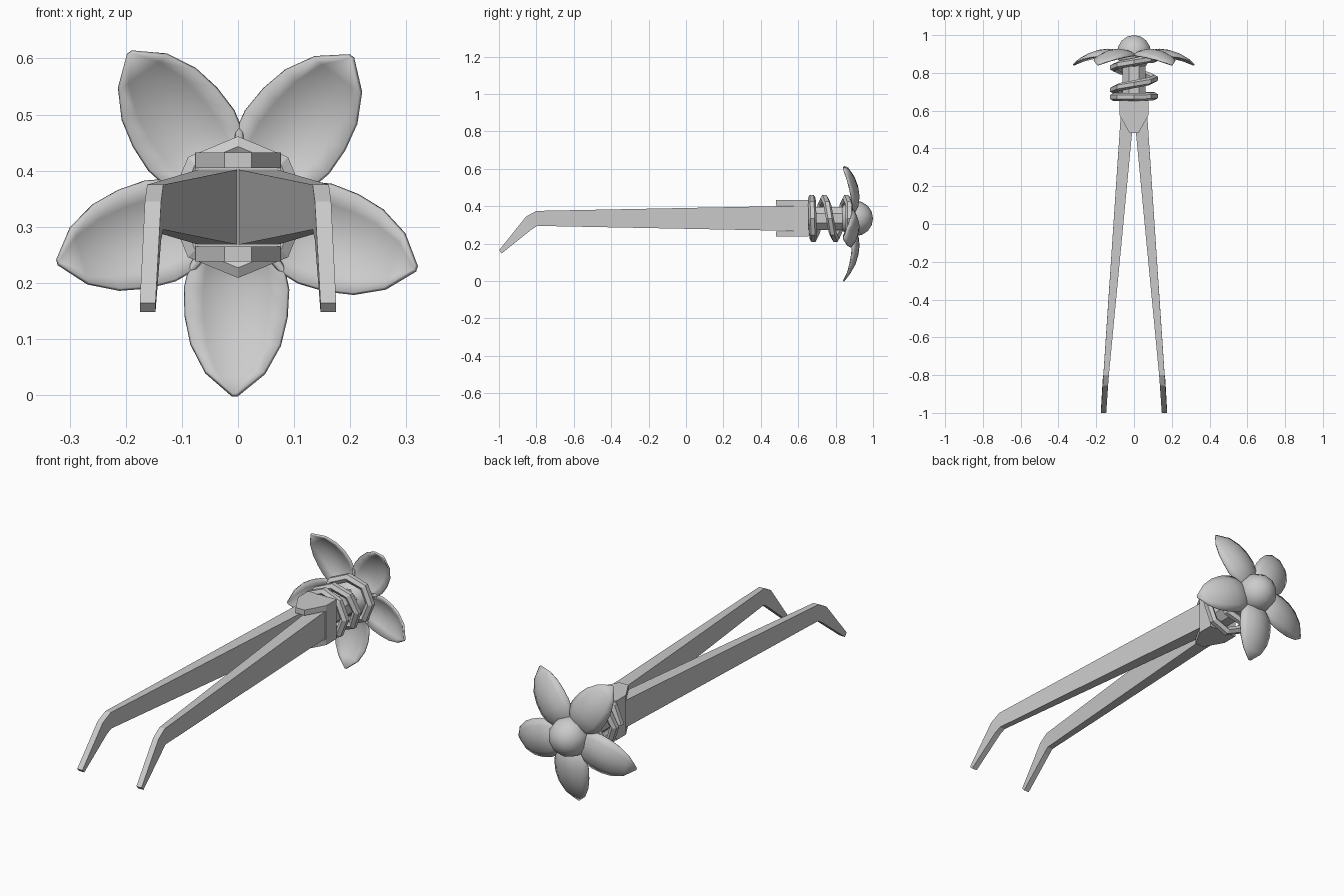
import bpy, bmesh, math
from mathutils import Vector

if "Cube" in bpy.data.objects:
    bpy.data.objects.remove(bpy.data.objects["Cube"])

CZ = 0.335  # height of the long axis


def make(name, verts, faces, smooth=False):
    me = bpy.data.meshes.new(name)
    me.from_pydata([tuple(v) for v in verts], [], faces)
    bm = bmesh.new()
    bm.from_mesh(me)
    bmesh.ops.recalc_face_normals(bm, faces=bm.faces)
    bm.to_mesh(me)
    bm.free()
    ob = bpy.data.objects.new(name, me)
    bpy.context.collection.objects.link(ob)
    for p in me.polygons:
        p.use_smooth = smooth
    return ob


def loft(name, rings):
    """Closed solid through equal-sized rings of points."""
    n = len(rings[0])
    faces = [(i * n + j, i * n + (j + 1) % n, (i + 1) * n + (j + 1) % n, (i + 1) * n + j)
             for i in range(len(rings) - 1) for j in range(n)]
    faces += [tuple(range(n)), tuple(range((len(rings) - 1) * n, len(rings) * n))]
    return make(name, [v for r in rings for v in r], faces)


# Tong arms: inner x, outer x, (upper y, z), (lower y, z)
sections = [(0.147, 0.175, (-1.0, 0.164), (-0.985, 0.148)),
            (0.137, 0.166, (-0.855, 0.345), (-0.825, 0.276)),
            (0.133, 0.162, (-0.80, 0.375), (-0.795, 0.295)),
            (0.001, 0.070, (0.58, 0.402), (0.58, 0.268))]
for side, label in ((-1, "left_arm"), (1, "right_arm")):
    loft(label, [[(side * a, *up), (side * b, *up), (side * b, *lo), (side * a, *lo)]
                 for a, b, up, lo in sections])

# Clip: solid back block with a tapered plate above and below the arms
block = [(-0.077, 0.575), (0.077, 0.575), (0.077, 0.655), (-0.077, 0.655)]
plate = [(-0.077, 0.577), (-0.024, 0.482), (0.024, 0.482), (0.077, 0.577)]
for label, outline, z0, z1 in (("clip_block", block, 0.238, 0.432),
                               ("clip_top_plate", plate, 0.405, 0.432),
                               ("clip_bottom_plate", plate, 0.238, 0.265)):
    loft(label, [[(x, y, z) for x, y in outline] for z in (z0, z1)])

# Shaft inside the spring
loft("shaft", [[(0.066 * math.cos(a), y, CZ + 0.066 * math.sin(a))
                for a in [math.tau * k / 8 + math.pi / 8 for k in range(8)]]
               for y in (0.65, 0.90)])

# Coil spring, low poly, with a flattened first turn
rings = []
STEPS = 8
for i in range(int(2.75 * STEPS) + 1):
    t = i / STEPS - 0.25
    a = math.pi / 2 - math.tau * t
    y = 0.672 + 0.018 * max(t, 0) if t < 0.5 else 0.681 + 0.118 * (t - 0.5)
    y = min(y, 0.875)
    out = Vector((math.cos(a), 0, math.sin(a)))
    centre = Vector((0, y, CZ)) + out * 0.108
    rings.append([centre + out * 0.021 * math.cos(b) + Vector((0, 0.021 * math.sin(b), 0))
                  for b in [math.tau * (k + 0.5) / 6 for k in range(6)]])
loft("spring", rings)

# Five cupped petals: distance from axis, half width, y of the midline
profile = [(0.045, 0.040, 0.892), (0.075, 0.064, 0.908), (0.105, 0.083, 0.920),
           (0.145, 0.092, 0.924), (0.195, 0.090, 0.918), (0.245, 0.079, 0.902),
           (0.295, 0.052, 0.874), (0.335, 0.004, 0.842)]
COLS = 6
for k in range(5):
    a = math.radians(-91 + 72 * k)
    axis = Vector((math.cos(a), 0, math.sin(a)))
    across = Vector((-math.sin(a), 0, math.cos(a)))
    verts = []
    for s, w, y in profile:
        for j in range(COLS + 1):
            v = 2 * j / COLS - 1
            verts.append(Vector((0, y - 4.0 * (w * v) ** 2, CZ)) + axis * s + across * w * v)
    n = COLS + 1
    faces = [(i * n + j, i * n + j + 1, (i + 1) * n + j + 1, (i + 1) * n + j)
             for i in range(len(profile) - 1) for j in range(COLS)]
    petal = make(f"petal_{k + 1}", verts, faces, True)
    mod = petal.modifiers.new("thickness", "SOLIDIFY")
    mod.thickness = 0.008
    mod.offset = 0

# Flower centre bead
bpy.ops.mesh.primitive_uv_sphere_add(segments=10, ring_count=8, radius=0.095,
                                     location=(0, 0.905, CZ), rotation=(math.pi / 2, 0, 0))
bead = bpy.context.object
bead.name = "flower_centre"
bpy.ops.object.shade_smooth()
